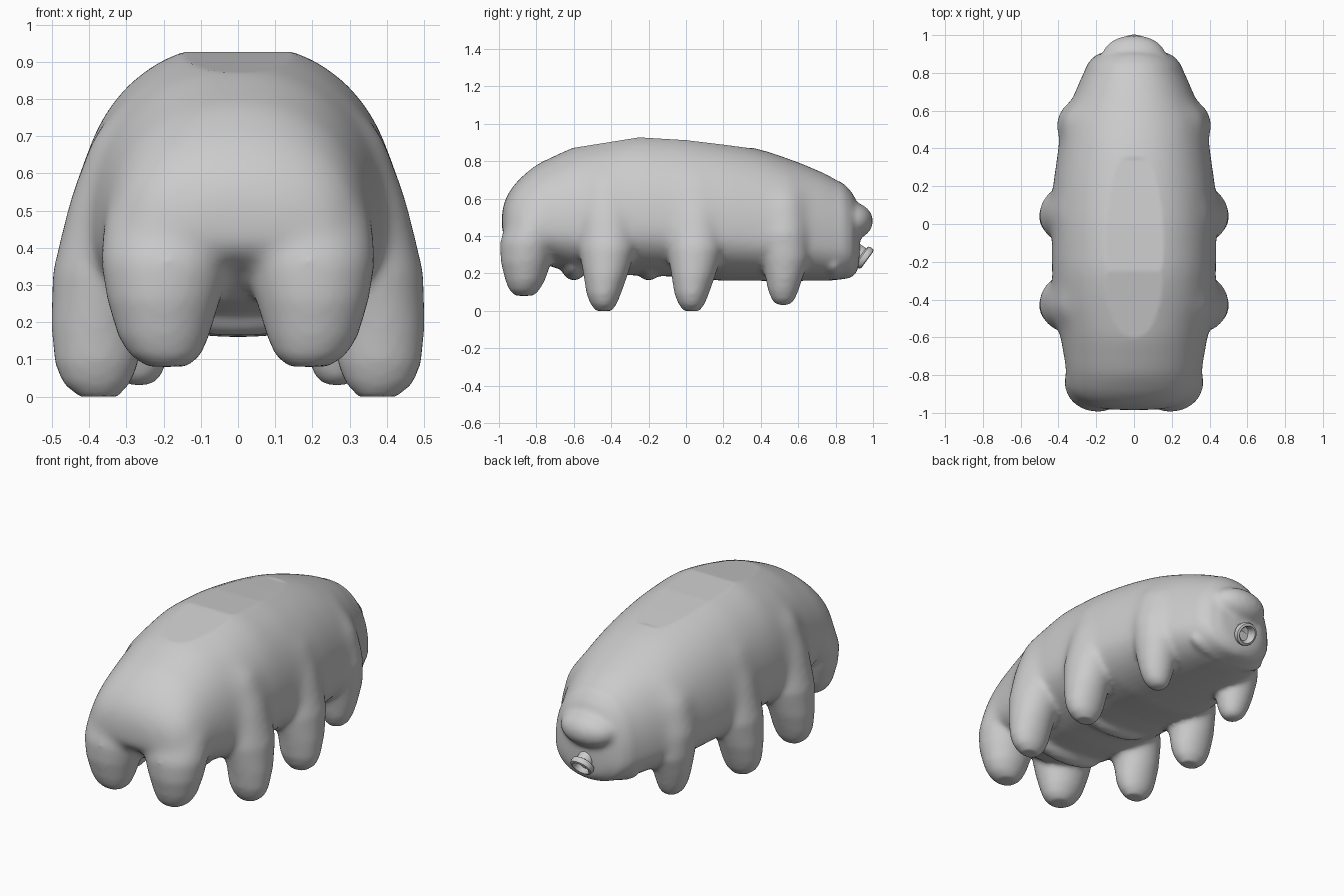
import bpy, bmesh, math
from mathutils import Vector, Matrix

cube = bpy.data.objects.get("Cube")
if cube:
    bpy.data.objects.remove(cube)

skin = bpy.data.materials.new("grey skin")
skin.use_nodes = True
skin.diffuse_color = (0.6, 0.6, 0.6, 1)
skin.node_tree.nodes["Principled BSDF"].inputs["Base Color"].default_value = skin.diffuse_color

ANGLES = [2 * math.pi * i / 48 for i in range(48)]


def loft(bm, rings):
    """Skin closed rings of points, capping both ends."""
    loops = [[bm.verts.new(p) for p in ring] for ring in rings]
    n = len(loops[0])
    for a, b in zip(loops, loops[1:]):
        for i in range(n):
            j = (i + 1) % n
            bm.faces.new((a[i], a[j], b[j], b[i]))
    bm.faces.new(loops[0][::-1])
    bm.faces.new(loops[-1])


def ellipsoid(bm, centre, radii):
    m = Matrix.Translation(centre) @ Matrix.Diagonal((*radii, 1))
    bmesh.ops.create_uvsphere(bm, u_segments=32, v_segments=20, radius=1, matrix=m)


def lookup(table, y):
    """Linear interpolation in a (y, value) table."""
    for (y0, a), (y1, b) in zip(table, table[1:]):
        if y0 <= y <= y1:
            return a + (b - a) * (y - y0) / (y1 - y0)
    return 9.0


def body_ring(y, w, low, high):
    """Slightly squared oval cross-section, widest below its middle."""
    mid = low + 0.35 * (high - low)
    pts = []
    for a in ANGLES:
        c, s = math.cos(a), math.sin(a)
        x = w * math.copysign(abs(c) ** 0.92, c)
        z = math.copysign(abs(s) ** 0.92, s)
        pts.append((x, y, mid + z * ((high - mid) if z > 0 else (mid - low))))
    return pts


def leg_rings(y, rings, side):
    return [[(side * (x + rx * math.cos(a)), y + dy + ry * math.sin(a), z)
             for a in ANGLES] for x, dy, z, rx, ry in rings]


def make_object(name, bm):
    mesh = bpy.data.meshes.new(name)
    bmesh.ops.recalc_face_normals(bm, faces=bm.faces)
    bm.to_mesh(mesh)
    bm.free()
    ob = bpy.data.objects.new(name, mesh)
    bpy.context.collection.objects.link(ob)
    return ob


bm = bmesh.new()

# Trunk: y, half width, underside, top
trunk = [(-.985, .13, .42, .54), (-.96, .25, .38, .62), (-.9, .32, .34, .70),
         (-.8, .355, .26, .785), (-.6, .39, .20, .878), (-.4, .425, .19, .928),
         (-.25, .435, .19, .955), (0, .435, .18, .94), (.2, .43, .16, .907),
         (.34, .41, .16, .879), (.45, .395, .16, .85), (.6, .355, .16, .797),
         (.75, .29, .16, .735), (.85, .245, .17, .675), (.89, .21, .18, .63),
         (.92, .14, .22, .57), (.93, .05, .30, .42)]
loft(bm, [body_ring(*s) for s in trunk])

# Belly folds
for y in (-.6, -.2, .27, .36, .68, .79):
    ellipsoid(bm, (0, y, .25), (.25, .07, .088))

# Snout and chin
ellipsoid(bm, (0, .885, .48), (.17, .115, .10))
ellipsoid(bm, (0, .85, .235), (.10, .07, .065))

# Legs: x, y offset, z, x radius, y radius
middle = [(.20, .01, .84, .06, .06), (.25, .02, .70, .145, .13), (.30, .02, .53, .155, .16),
          (.35, .02, .34, .148, .155), (.378, .01, .19, .125, .118), (.38, 0, .09, .113, .092),
          (.38, 0, .035, .092, .07), (.375, 0, -.004, .05, .04)]
head_end = [(.17, 0, .74, .08, .07), (.22, 0, .60, .15, .13), (.255, 0, .42, .155, .15),
            (.275, .01, .28, .125, .13), (.278, .005, .18, .105, .10), (.275, 0, .11, .088, .082),
            (.27, 0, .06, .068, .062), (.265, 0, .03, .035, .035)]
rear = [(.13, .10, .62, .12, .10), (.17, .05, .5, .19, .15), (.19, .01, .37, .18, .155),
        (.20, -.005, .26, .152, .135), (.20, -.01, .16, .122, .105),
        (.195, -.015, .11, .095, .08), (.19, -.015, .08, .055, .05)]
for y, rings in ((-.85, rear), (-.44, middle), (.03, middle), (.52, head_end)):
    for side in (1, -1):
        loft(bm, leg_rings(y, rings, side))
body = make_object("body", bm)

# Fuse and soften the parts into one skin
fuse = body.modifiers.new("fuse", 'REMESH')
fuse.mode = 'VOXEL'
fuse.voxel_size = 0.014
soft = body.modifiers.new("soften", 'SMOOTH')
soft.factor = 0.5
soft.iterations = 10
dg = bpy.context.evaluated_depsgraph_get()
fused = bpy.data.meshes.new_from_object(body.evaluated_get(dg))
body.modifiers.clear()
body.data = fused

# Melt the hips into the flanks, more strongly higher up
bm = bmesh.new()
bm.from_mesh(fused)
for i in range(50):
    upper = [v for v in bm.verts if v.co.z > .32 + .006 * i and v.co.y < .82]
    bmesh.ops.smooth_vert(bm, verts=upper, factor=0.5,
                          use_axis_x=True, use_axis_y=True, use_axis_z=True)

# Flattened patch along the back
back = [(-.62, .868), (-.4, .903), (-.25, .927), (0, .912), (.2, .888), (.35, .868)]
for v in bm.verts:
    v.co.z = max(0, min(v.co.z, lookup(back, v.co.y)))
bm.to_mesh(fused)
bm.free()

# Mouth tube: a flared ring with a hollow, tilted forward and down
profile = [(.045, -.07), (.046, -.012), (.062, -.005), (.066, .01), (.062, .026),
           (.05, .03), (.042, .02), (.036, -.02), (.01, -.025)]
bm = bmesh.new()
axis = Vector((0, .81, -.59))
place = Matrix.Translation((0, .945, .29)) @ axis.to_track_quat('Z', 'Y').to_matrix().to_4x4()
loft(bm, [[place @ Vector((r * math.cos(a), r * math.sin(a), h)) for a in ANGLES]
          for r, h in profile])
mouth = make_object("mouth_tube", bm)

for ob in (body, mouth):
    ob.data.materials.clear()
    ob.data.materials.append(skin)
    bpy.ops.object.select_all(action='DESELECT')
    ob.select_set(True)
    bpy.context.view_layer.objects.active = ob
    bpy.ops.object.shade_smooth_by_angle(angle=math.radians(40))
